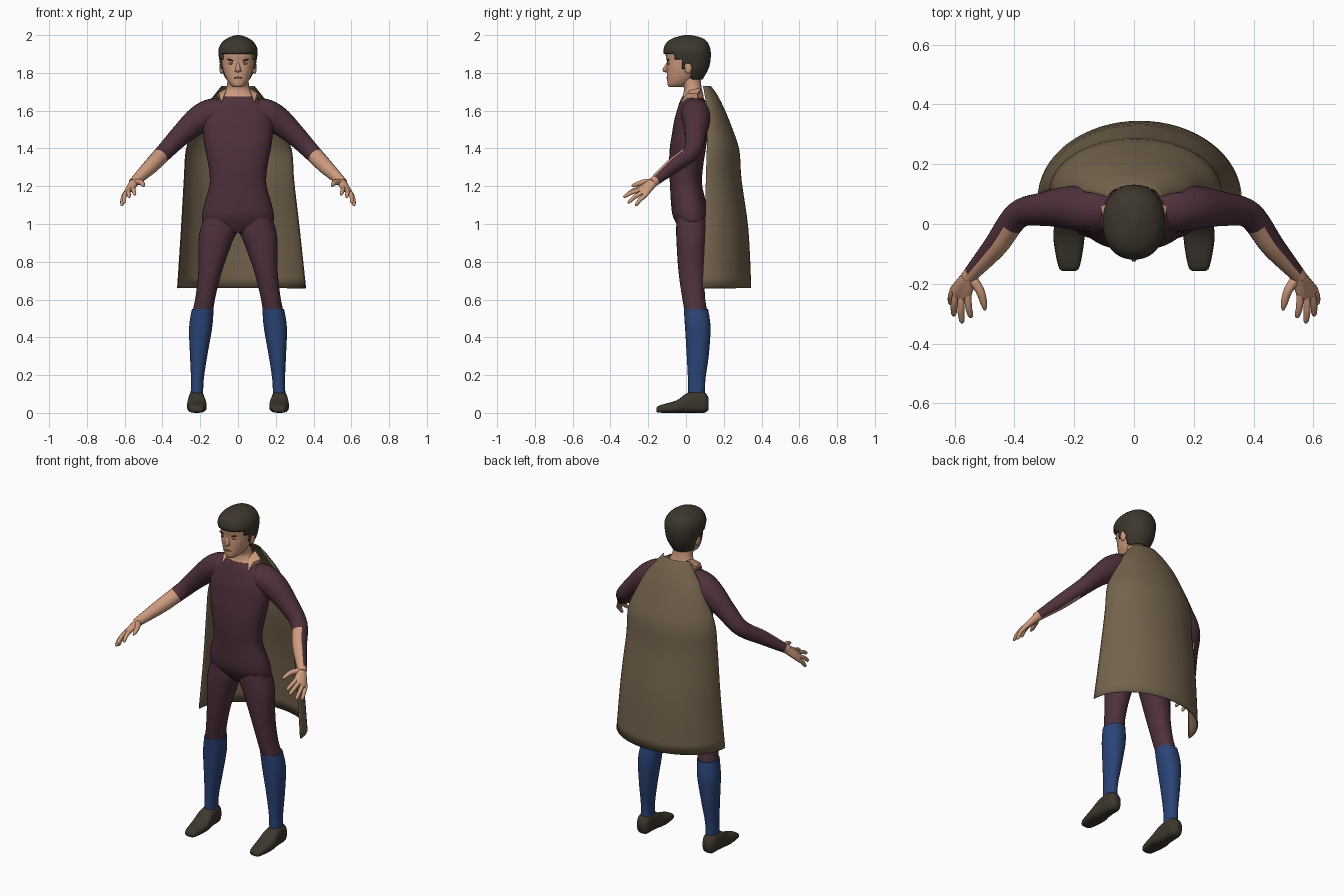
import bpy, bmesh, math
from mathutils import Vector

if "Cube" in bpy.data.objects:
    bpy.data.objects.remove(bpy.data.objects["Cube"])

COLOURS = {
    "plum_suit": (0.078, 0.030, 0.044), "tan_cape": (0.175, 0.125, 0.073),
    "skin": (0.62, 0.33, 0.21), "dark_brown": (0.047, 0.038, 0.026),
    "blue_sock": (0.024, 0.056, 0.18), "lip": (0.36, 0.16, 0.11),
    "eye_white": (0.55, 0.50, 0.45),
}
MATS = {}
for key, c in COLOURS.items():
    MATS[key] = bpy.data.materials.new(key)
    MATS[key].diffuse_color = (*c, 1)


def finish(bm, name, mats, mirror=False, solid=0, rule=None, angle=60):
    """Turn a bmesh into a smooth shaded object, optionally mirrored or thickened."""
    bmesh.ops.recalc_face_normals(bm, faces=bm.faces)
    bm.normal_update()
    if rule:
        for f in bm.faces:
            f.material_index = rule(f)
    me = bpy.data.meshes.new(name)
    bm.to_mesh(me)
    bm.free()
    ob = bpy.data.objects.new(name, me)
    bpy.context.collection.objects.link(ob)
    for m in mats:
        me.materials.append(MATS[m])
    for o in bpy.context.selected_objects:
        o.select_set(False)
    bpy.context.view_layer.objects.active = ob
    ob.select_set(True)
    bpy.ops.object.shade_smooth_by_angle(angle=math.radians(angle))
    if solid:
        mod = ob.modifiers.new("thickness", 'SOLIDIFY')
        mod.thickness = abs(solid)
        mod.offset = -1 if solid > 0 else 0
    if mirror:
        mod = ob.modifiers.new("mirror", 'MIRROR')
        mod.use_mirror_merge = False
    return ob


def spline(rows, k=4):
    """Catmull-Rom interpolation between rows of numbers."""
    out = []
    for i in range(len(rows) - 1):
        p0, p1, p2 = rows[max(i - 1, 0)], rows[i], rows[i + 1]
        p3 = rows[min(i + 2, len(rows) - 1)]
        for j in range(k):
            t = j / k
            out.append([0.5 * (2 * b + (c - a) * t + (2 * a - 5 * b + 4 * c - d) * t * t
                               + (3 * b - a - 3 * c + d) * t ** 3)
                        for a, b, c, d in zip(p0, p1, p2, p3)])
    return out + [list(rows[-1])]


def skin_rings(rings, closed=True):
    bm = bmesh.new()
    vs = [[bm.verts.new(p) for p in r] for r in rings]
    n = len(vs[0])
    for a, b in zip(vs, vs[1:]):
        for i in range(n if closed else n - 1):
            j = (i + 1) % n
            bm.faces.new((a[i], a[j], b[j], b[i]))
    if closed:
        bm.faces.new(vs[0])
        bm.faces.new(vs[-1])
    return bm


def loft(rows, n=32, p=2.2, k=4, along_y=False):
    """Rows are (height, x0, x1, y0, y1); along_y swaps depth and height."""
    rings = []
    for h, x0, x1, b0, b1 in spline(rows, k):
        ring = []
        for i in range(n):
            a = 2 * math.pi * i / n
            c, s = math.cos(a), math.sin(a)
            u = (x0 + x1) / 2 + (x1 - x0) / 2 * math.copysign(abs(c) ** (2 / p), c)
            v = (b0 + b1) / 2 + (b1 - b0) / 2 * math.copysign(abs(s) ** (2 / p), s)
            ring.append((u, h, v) if along_y else (u, v, h))
        rings.append(ring)
    return skin_rings(rings)


def sym(rows):
    return [(z, -w, w, f, b) for z, w, f, b in rows]


def tube(rows, n=16, k=4):
    """Round tube through rows of (x, y, z, radius)."""
    pts = spline(rows, k)
    rings = []
    for i, r in enumerate(pts):
        t = (Vector(pts[min(i + 1, len(pts) - 1)][:3]) - Vector(pts[max(i - 1, 0)][:3])).normalized()
        u = t.cross(Vector((0, 0, 1))).normalized()
        v = u.cross(t)
        rings.append([Vector(r[:3]) + r[3] * (u * math.cos(2 * math.pi * j / n)
                      + v * math.sin(2 * math.pi * j / n)) for j in range(n)])
    return skin_rings(rings)


def ball(name, loc, size, mat, mirror=False, tilt=0):
    bm = bmesh.new()
    bmesh.ops.create_uvsphere(bm, u_segments=16, v_segments=10, radius=1)
    for v in bm.verts:
        x, y, z = (v.co[i] * size[i] for i in range(3))
        v.co = Vector(loc) + Vector((x, y, z + tilt * x))
    finish(bm, name, [mat], mirror)


def hull(name, points, mat, mirror=False, angle=60):
    bm = bmesh.new()
    for p in points:
        bm.verts.new(p)
    bmesh.ops.convex_hull(bm, input=bm.verts[:])
    bmesh.ops.delete(bm, geom=[v for v in bm.verts if not v.link_faces], context='VERTS')
    finish(bm, name, [mat], mirror, angle=angle)


# Torso
finish(loft(sym([
    (0.955, 0.12, -0.02, 0.09), (1.0, 0.18, -0.05, 0.115), (1.05, 0.19, -0.072, 0.12),
    (1.12, 0.174, -0.08, 0.105), (1.21, 0.15, -0.085, 0.085), (1.3, 0.155, -0.09, 0.09),
    (1.4, 0.174, -0.086, 0.105), (1.48, 0.185, -0.074, 0.115), (1.55, 0.188, -0.062, 0.115),
    (1.61, 0.165, -0.045, 0.11), (1.65, 0.125, -0.032, 0.102), (1.675, 0.09, -0.02, 0.09)]), 40),
    "torso", ["plum_suit"])

# Legs, socks and shoes
finish(loft([
    (1.03, 0.015, 0.18, -0.05, 0.10), (0.97, 0.002, 0.2, -0.052, 0.112),
    (0.9, 0.032, 0.21, -0.05, 0.108), (0.75, 0.085, 0.21, -0.04, 0.10),
    (0.62, 0.118, 0.224, -0.022, 0.10), (0.54, 0.132, 0.24, -0.008, 0.112)], 28),
    "trouser_leg", ["plum_suit"], True)
finish(loft([
    (0.55, 0.129, 0.244, -0.012, 0.117), (0.45, 0.137, 0.259, -0.005, 0.13),
    (0.3, 0.163, 0.254, 0.004, 0.12), (0.18, 0.181, 0.249, 0.01, 0.103),
    (0.09, 0.185, 0.251, 0.01, 0.1)], 28), "sock", ["blue_sock"], True)
finish(loft([
    (-0.157, 0.195, 0.24, 0.006, 0.026), (-0.14, 0.181, 0.254, 0.001, 0.04),
    (-0.05, 0.166, 0.27, 0, 0.066), (0.0, 0.172, 0.266, 0, 0.102),
    (0.05, 0.178, 0.262, 0, 0.118), (0.095, 0.181, 0.258, 0, 0.112),
    (0.118, 0.194, 0.245, 0.014, 0.085)], 20, 2.8, 3, True), "shoe", ["dark_brown"], True)

# Arms: the sleeve is open along the inner side of the forearm
ELBOW, DOWN = Vector((0.40, 0.01, 1.37)), Vector((0.16, -0.195, -0.155)).normalized()


def sleeve_rule(f):
    d = (f.calc_center_median() - ELBOW).dot(DOWN)
    return int(d > 0.26 or (d > 0.015 and f.normal.dot(Vector((0.84, 0.55, 0))) < 0.3))


finish(tube([
    (0.08, 0.045, 1.59, 0.07), (0.14, 0.05, 1.585, 0.078), (0.21, 0.055, 1.55, 0.073),
    (0.3, 0.05, 1.473, 0.057), (0.388, 0.03, 1.383, 0.046), (0.463, -0.072, 1.305, 0.04),
    (0.542, -0.163, 1.23, 0.027), (0.555, -0.18, 1.217, 0.025)], 24, 6),
    "arm", ["plum_suit", "skin"], True, rule=sleeve_rule)

# Hands: palm hull plus tapered fingers
tmp = bmesh.new()
bmesh.ops.create_icosphere(tmp, subdivisions=2, radius=1)
DIRS = [v.co.copy() for v in tmp.verts]
tmp.free()
FINGERS = {  # knuckle, tip
    "little_finger": ((0.602, -0.215, 1.153), (0.615, -0.268, 1.097)),
    "ring_finger": ((0.594, -0.233, 1.166), (0.604, -0.308, 1.112)),
    "middle_finger": ((0.577, -0.245, 1.180), (0.576, -0.332, 1.143)),
    "index_finger": ((0.556, -0.238, 1.192), (0.546, -0.314, 1.156)),
}
palm = [((0.545, -0.165, 1.228), 0.024)] + [(a, 0.012) for a, b in FINGERS.values()]
hull("palm", [Vector(c) + d * r for c, r in palm for d in DIRS], "skin", True)
for name, (a, b) in FINGERS.items():
    a, b = Vector(a), Vector(b)
    mid = a.lerp(b, 0.5) + Vector((0.003, 0, 0.005))
    finish(tube([(*a, 0.0125), (*mid, 0.0115), (*a.lerp(b, 0.9), 0.009), (*b, 0.003)], 10, 3),
           name, ["skin"], True)
finish(tube([(0.545, -0.18, 1.222, 0.018), (0.516, -0.222, 1.222, 0.015),
             (0.502, -0.268, 1.208, 0.011), (0.499, -0.288, 1.2, 0.004)], 10, 3),
       "thumb", ["skin"], True)

# Neck with the bare collar area
finish(loft(sym([
    (1.62, 0.1, -0.02, 0.09), (1.67, 0.096, -0.02, 0.094), (1.69, 0.078, -0.014, 0.09),
    (1.72, 0.061, -0.012, 0.083), (1.76, 0.056, -0.03, 0.078), (1.8, 0.056, -0.03, 0.078)]), 28),
    "neck", ["skin"])
hull("collar_gap", [(0.062, 0.02, 1.71), (0.1, 0.005, 1.69), (0.112, 0.06, 1.69), (0.06, 0.08, 1.72),
                    (0.088, -0.03, 1.645), (0.06, 0.03, 1.64), (0.1, 0.06, 1.65)], "skin", True)

# Head
finish(loft(sym([
    (1.724, 0.022, -0.086, -0.03), (1.738, 0.042, -0.097, 0.015), (1.775, 0.065, -0.1, 0.06),
    (1.82, 0.08, -0.101, 0.085), (1.86, 0.087, -0.101, 0.1), (1.9, 0.089, -0.108, 0.11),
    (1.94, 0.08, -0.095, 0.1), (1.97, 0.05, -0.06, 0.07)]), 36), "head", ["skin"])


# Hair cap, cut away around the face and ears
def hairline(y):
    if y < -0.06:
        return 1.9
    if y < -0.025:
        return 1.87
    if y < 0.0:
        return 1.82
    return 1.855 if y < 0.03 else 1.765


hair = loft(sym([
    (1.765, 0.066, -0.09, 0.088), (1.82, 0.09, -0.104, 0.118), (1.87, 0.099, -0.112, 0.13),
    (1.92, 0.104, -0.119, 0.13), (1.96, 0.086, -0.104, 0.115), (1.985, 0.054, -0.066, 0.085),
    (2.0, 0.012, -0.01, 0.03)]), 56, k=5)
cut = [f for f in hair.faces if len(f.verts) == 4
       and f.calc_center_median().z < hairline(f.calc_center_median().y)]
cut += [f for f in hair.faces if len(f.verts) > 4 and f.calc_center_median().z < 1.8]
bmesh.ops.delete(hair, geom=cut, context='FACES')
finish(hair, "hair", ["dark_brown"], solid=0.016)

# Face details
hull("nose", [(0, -0.098, 1.862), (0.008, -0.095, 1.855), (-0.008, -0.095, 1.855),
              (0.006, -0.126, 1.817), (-0.006, -0.126, 1.817), (0.018, -0.098, 1.808),
              (-0.018, -0.098, 1.808), (0, -0.118, 1.805), (0, -0.095, 1.8)], "skin", angle=80)
ball("eye", (0.036, -0.089, 1.85), (0.014, 0.007, 0.006), "eye_white", True)
ball("iris", (0.035, -0.094, 1.85), (0.006, 0.004, 0.006), "dark_brown", True)
ball("eyebrow", (0.037, -0.094, 1.867), (0.02, 0.006, 0.0045), "dark_brown", True, 0.25)
ball("mouth", (0, -0.098, 1.774), (0.024, 0.006, 0.005), "lip")
ball("ear", (0.087, 0.012, 1.828), (0.012, 0.02, 0.034), "skin", True)

# Cape: half-elliptical sheet widening to the hem
cape_rows = spline([
    (1.73, -0.085, 0.085, 0.09, 0.13), (1.68, -0.125, 0.125, 0.1, 0.165),
    (1.6, -0.185, 0.185, 0.11, 0.205), (1.5, -0.235, 0.235, 0.112, 0.245),
    (1.39, -0.274, 0.283, 0.11, 0.28), (1.23, -0.285, 0.295, 0.105, 0.292),
    (0.97, -0.3, 0.325, 0.1, 0.328), (0.66, -0.32, 0.358, 0.085, 0.343)])
cape = [[((x0 + x1) / 2 + (x1 - x0) / 2 * math.cos(math.pi * i / 32),
          e + (b - e) * math.sin(math.pi * i / 32), z) for i in range(33)]
        for z, x0, x1, e, b in cape_rows]
finish(skin_rings(cape, False), "cape", ["tan_cape"], solid=-0.005)

for m in bpy.data.materials:
    if m.users and not m.is_grease_pencil:
        m.use_nodes = True
        m.node_tree.nodes["Principled BSDF"].inputs["Base Color"].default_value = m.diffuse_color
